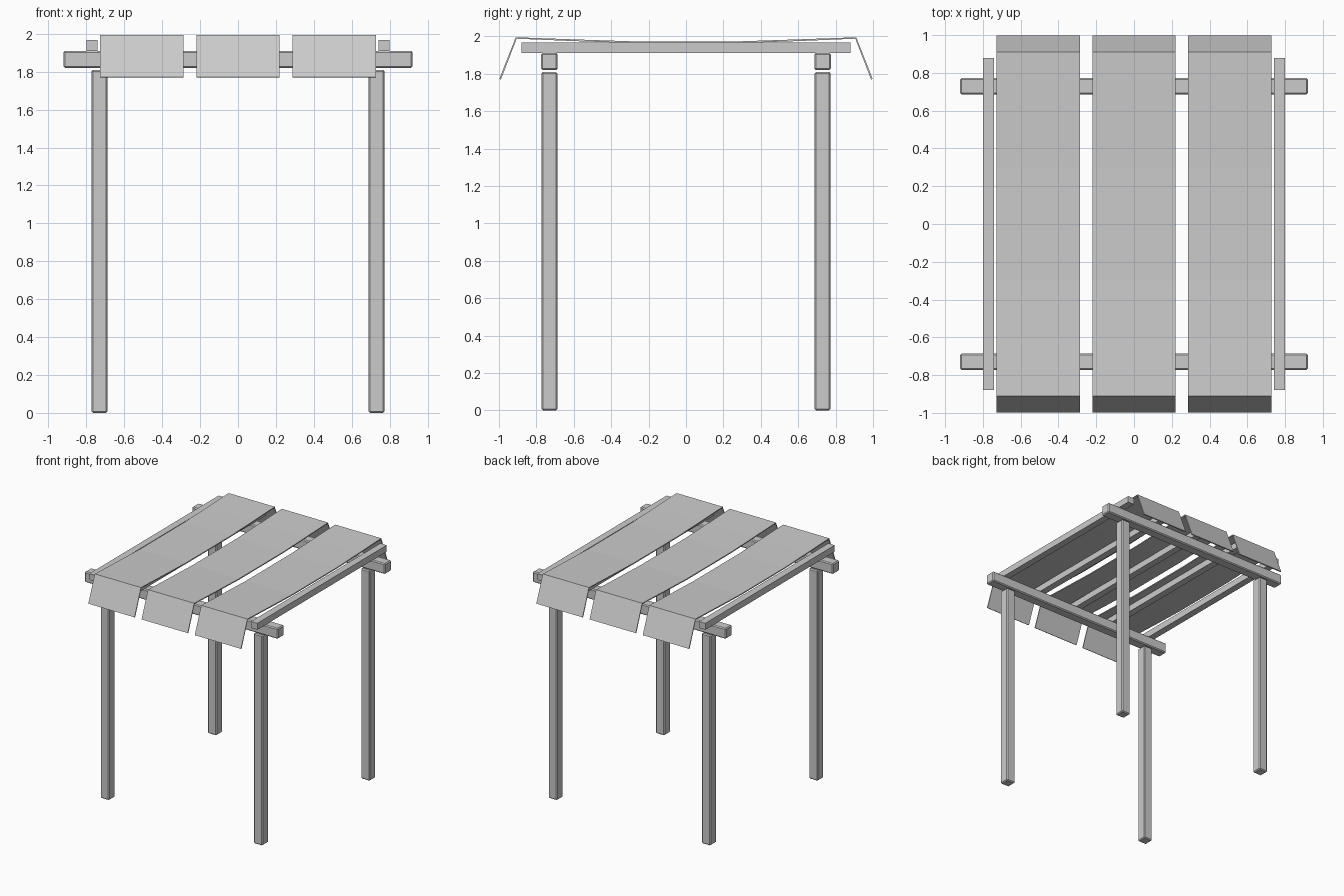
import bpy, bmesh

old = bpy.data.objects.get("Cube")
if old:
    bpy.data.objects.remove(old, do_unlink=True)

grey = bpy.data.materials.new("plain_grey")
grey.use_nodes = True
colour = (0.6, 0.6, 0.6, 1)
grey.diffuse_color = colour
grey.node_tree.nodes["Principled BSDF"].inputs["Base Color"].default_value = colour


def finish(name, bm):
    mesh = bpy.data.meshes.new(name)
    bmesh.ops.recalc_face_normals(bm, faces=bm.faces)
    bm.to_mesh(mesh)
    bm.free()
    mesh.materials.append(grey)
    obj = bpy.data.objects.new(name, mesh)
    bpy.context.collection.objects.link(obj)
    return obj


def box(name, centre, size, bevel=0):
    bm = bmesh.new()
    bmesh.ops.create_cube(bm, size=1)
    for v in bm.verts:
        v.co = [c + s * p for c, s, p in zip(centre, size, v.co)]
    obj = finish(name, bm)
    if bevel:
        mod = obj.modifiers.new("edge_bevel", "BEVEL")
        mod.width = bevel
        mod.segments = 1
    return obj


# Four posts carrying two cross beams
for y, end in ((-0.73, "front"), (0.73, "back")):
    for x, side in ((-0.73, "right"), (0.73, "left")):
        box(f"{end}_{side}_post", (x, y, 0.905), (0.084, 0.084, 1.81), 0.008)
    box(f"{end}_beam", (0, y, 1.865), (1.84, 0.088, 0.09), 0.008)

# Rafters resting on the beams
for i in range(5):
    box(f"rafter_{i + 1}", (-0.77 + i * 0.385, 0, 1.938), (0.06, 1.76, 0.056))

# Cloth strips: gently sagging, with a hanging flap at each end
half = [(0.3, 1.969), (0.6, 1.979), (0.908, 1.991), (0.994, 1.77)]
profile = [(-y, z) for y, z in reversed(half)] + half
for i, x in enumerate((-0.507, 0, 0.507)):
    bm = bmesh.new()
    rows = [[bm.verts.new((x + s * 0.22, y, z)) for s in (-1, 1)] for y, z in profile]
    for a, b in zip(rows, rows[1:]):
        bm.faces.new((a[0], a[1], b[1], b[0]))
    strip = finish(f"canopy_strip_{i + 1}", bm)
    mod = strip.modifiers.new("cloth_thickness", "SOLIDIFY")
    mod.thickness = 0.009
    mod.offset = 0
